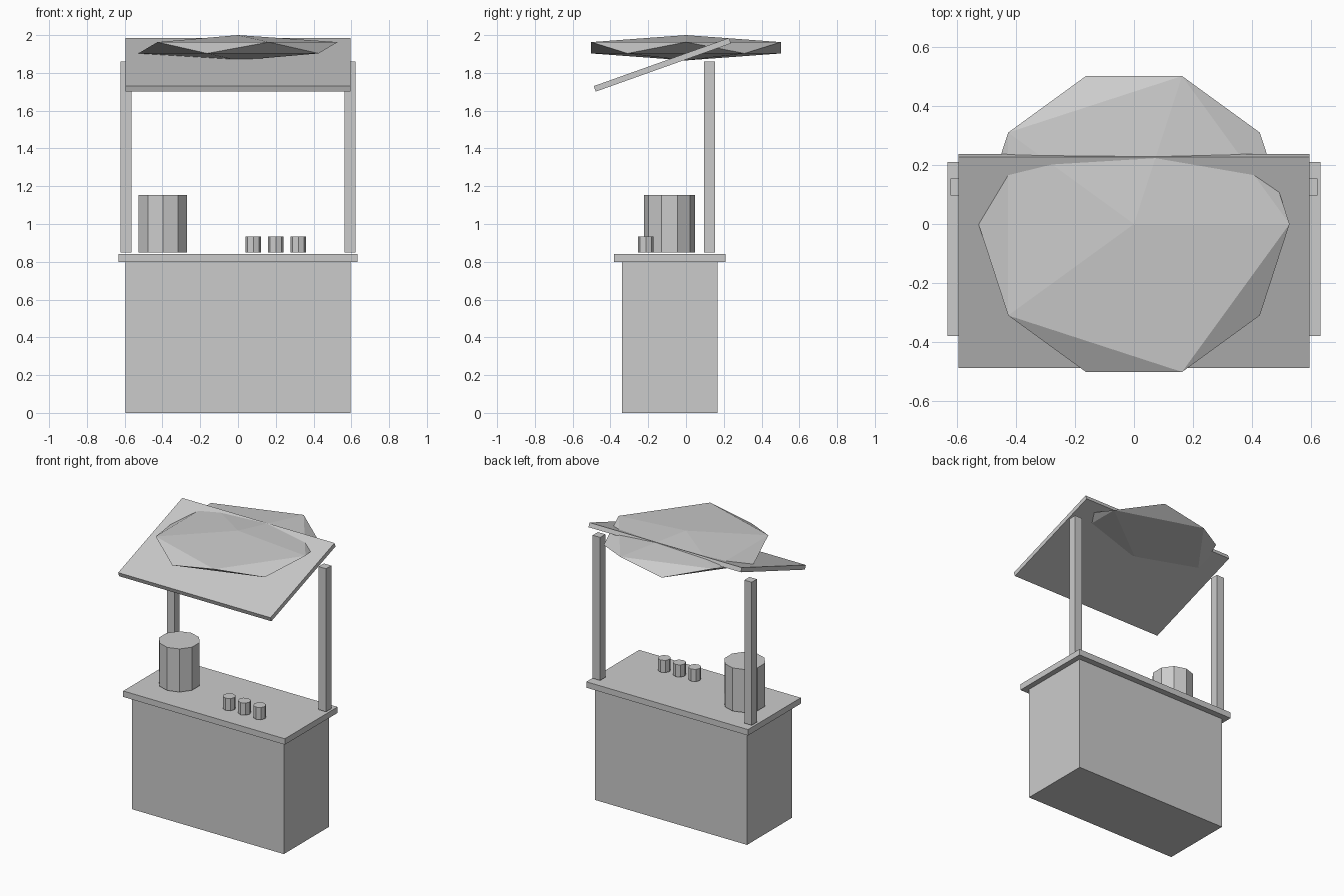
import bpy
import math

# Remove the default cube only
default = bpy.data.objects.get("Cube")
if default:
    bpy.data.objects.remove(default, do_unlink=True)

# One plain grey material
GREY = (0.6, 0.6, 0.6, 1.0)
grey = bpy.data.materials.new("light_grey")
grey.use_nodes = True
grey.diffuse_color = GREY
grey.node_tree.nodes["Principled BSDF"].inputs["Base Color"].default_value = GREY


def finish(name):
    obj = bpy.context.object
    obj.name = name
    obj.data.name = name
    obj.data.materials.append(grey)
    return obj


def box(name, centre, size, tilt=0.0):
    bpy.ops.mesh.primitive_cube_add(size=1, location=centre,
                                    rotation=(math.radians(tilt), 0, 0))
    obj = finish(name)
    obj.scale = size
    return obj


def drum(name, x, y, base, height, radius, sides):
    bpy.ops.mesh.primitive_cylinder_add(vertices=sides, radius=radius, depth=height,
                                        location=(x, y, base + height / 2))
    return finish(name)


# Stall base and counter top
box("stall_base", (0, -0.085, 0.40), (1.19, 0.505, 0.80))
box("counter_top", (0, -0.085, 0.821), (1.265, 0.59, 0.042))

# Two posts standing on the counter
TABLE = 0.848
for side, x in (("right", -0.593), ("left", 0.593)):
    box(f"{side}_post", (x, 0.125, (TABLE + 1.86) / 2), (0.058, 0.058, 1.86 - TABLE))

# Sloping roof board
box("roof_board", (0, -0.125, 1.843), (1.192, 0.76, 0.031), tilt=19.6)

# Flattened faceted canopy piercing the roof
bpy.ops.mesh.primitive_ico_sphere_add(subdivisions=1, radius=1, location=(0, 0, 1.933))
canopy = finish("faceted_canopy")
canopy.scale = (0.59, 0.59, 0.067)

# Serving urn and a row of cups
drum("serving_urn", -0.398, -0.088, TABLE, 0.305, 0.135, 10)
for i in range(3):
    drum(f"cup_{i + 1}", 0.081 + 0.119 * i, -0.213, TABLE, 0.086, 0.042, 8)
